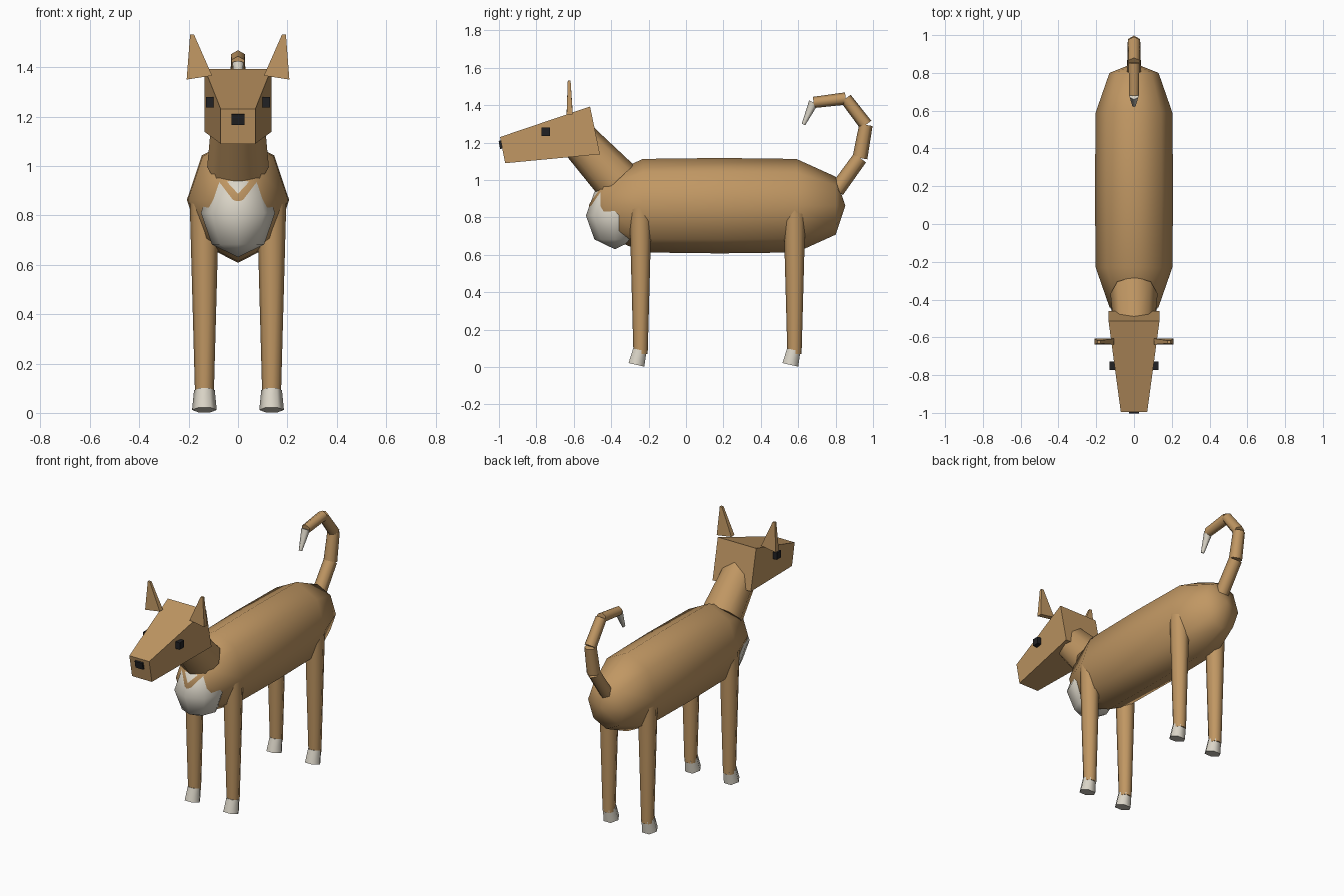
import bpy, bmesh, math
from mathutils import Vector, Matrix

if "Cube" in bpy.data.objects:
    bpy.data.objects.remove(bpy.data.objects["Cube"])


def material(name, rgb):
    m = bpy.data.materials.new(name)
    m.diffuse_color = (*rgb, 1)
    m.use_nodes = True
    m.node_tree.nodes["Principled BSDF"].inputs["Base Color"].default_value = m.diffuse_color
    return m


TAN = material("tan fur", (0.53, 0.31, 0.125))
CREAM = material("cream fur", (0.70, 0.66, 0.57))
BLACK = material("black", (0.015, 0.015, 0.017))


def finish(name, bm, mat, smooth=None):
    bmesh.ops.recalc_face_normals(bm, faces=bm.faces)
    me = bpy.data.meshes.new(name)
    bm.to_mesh(me)
    bm.free()
    me.materials.append(mat)
    ob = bpy.data.objects.new(name, me)
    bpy.context.collection.objects.link(ob)
    if smooth:
        bpy.ops.object.select_all(action='DESELECT')
        ob.select_set(True)
        bpy.context.view_layer.objects.active = ob
        bpy.ops.object.shade_smooth_by_angle(angle=math.radians(smooth))
    return ob


def loft(name, axis, stations, sides, mat, start=0.0, smooth=68):
    """Rings around an axis lying in the YZ plane; station = (centre, x radius, other radius)."""
    bm = bmesh.new()
    u = Vector((1, 0, 0))
    v = Vector(axis).normalized().cross(u)
    rings = []
    for c, ru, rv in stations:
        c = Vector(c)
        if ru == 0:
            rings.append([bm.verts.new(c)])
            continue
        angles = [start + 2 * math.pi * i / sides for i in range(sides)]
        rings.append([bm.verts.new(c + u * ru * math.cos(a) + v * rv * math.sin(a)) for a in angles])
    for a, b in zip(rings, rings[1:]):
        for i in range(sides):
            j = (i + 1) % sides
            quad = [a[i % len(a)], a[j % len(a)], b[j % len(b)], b[i % len(b)]]
            bm.faces.new(list(dict.fromkeys(quad)))
    for r in (rings[0], rings[-1]):
        if len(r) > 1:
            bm.faces.new(r)
    return finish(name, bm, mat, smooth)


def cone(name, p, q, r1, r2, sides, mat, start=0.0):
    p, q = Vector(p), Vector(q)
    return loft(name, q - p, [(p, r1, r1), (q, r2, r2)], sides, mat, start)


def hexahedron(name, a, b, mat):
    """Solid between two matching quads."""
    bm = bmesh.new()
    a = [bm.verts.new(p) for p in a]
    b = [bm.verts.new(p) for p in b]
    bm.faces.new(a)
    bm.faces.new(b)
    for i in range(4):
        j = (i + 1) % 4
        bm.faces.new((a[i], a[j], b[j], b[i]))
    return finish(name, bm, mat)


def box(name, centre, size, mat, tilt=0.0):
    bm = bmesh.new()
    bmesh.ops.create_cube(bm, size=1, matrix=Matrix.Translation(centre)
                          @ Matrix.Rotation(tilt, 4, 'X') @ Matrix.Diagonal((*size, 1)))
    return finish(name, bm, mat)


# Body: rounded eight-sided barrel
profile = [(-0.52, 0, 0), (-0.44, 0.13, 0.155), (-0.23, 0.203, 0.25), (0.18, 0.207, 0.255),
           (0.59, 0.203, 0.25), (0.80, 0.13, 0.155), (0.852, 0, 0)]
loft("body", (0, 1, 0), [((0, y, 0.863), rx, rz) for y, rx, rz in profile], 8, TAN)

# Chest patch: coarse ellipsoid with upright poles
chest = []
for k in range(5):
    a = math.radians(-90 + 45 * k)
    r = 0 if k in (0, 4) else math.cos(a)
    chest.append(((0, -0.38, 0.81 + 0.18 * math.sin(a)), 0.15 * r, 0.155 * r))
loft("chest_patch", (0, 0, 1), chest, 8, CREAM)

# Neck
cone("neck", (0, -0.37, 0.995), (0, -0.59, 1.232), 0.125, 0.103, 8, TAN)

# Legs and paws
for side, sx in (("right", 1), ("left", -1)):
    for end, y in (("front", -0.243), ("rear", 0.58)):
        x = sx * 0.136
        cone(f"{end}_leg_{side}", (x, y, 0.07), (x, y, 0.87), 0.038, 0.06, 8, TAN)
        cone(f"{end}_paw_{side}", (x, y - 0.022, 0.012), (x, y - 0.004, 0.092), 0.05, 0.042, 6, CREAM)

# Head: tapered block, wide at the back
hb, hf = 0.135, 0.07
hexahedron("head",
           [(-hb, -0.513, 1.393), (hb, -0.513, 1.393), (hb, -0.46, 1.138), (-hb, -0.46, 1.138)],
           [(-hf, -0.994, 1.23), (hf, -0.994, 1.23), (hf, -0.967, 1.09), (-hf, -0.967, 1.09)], TAN)
box("nose", (0, -0.985, 1.19), (0.054, 0.026, 0.044), BLACK, math.radians(11))

# Eyes and ears
for side, sx in (("right", 1), ("left", -1)):
    box(f"eye_{side}", (sx * 0.115, -0.75, 1.258), (0.03, 0.044, 0.044), BLACK)
    base = [(sx * x, y, z) for x, y, z in ((0.105, -0.638, 1.366), (0.208, -0.638, 1.35),
                                           (0.208, -0.606, 1.35), (0.105, -0.606, 1.366))]
    tip = [(sx * x, y, 1.532) for x, y in ((0.178, -0.632), (0.194, -0.632),
                                           (0.194, -0.617), (0.178, -0.617))]
    hexahedron(f"ear_{side}", base, tip, TAN)

# Tail: curling chain of six-sided segments, cream at the tip
path = [(0.805, 0.945), (0.93, 1.118), (0.962, 1.295), (0.854, 1.436), (0.682, 1.415), (0.628, 1.297)]
radii = [0.042, 0.040, 0.036, 0.033, 0.030, 0.010]
for i in range(5):
    (y1, z1), (y2, z2) = path[i], path[i + 1]
    last = i == 4
    cone("tail_tip" if last else f"tail_segment_{i + 1}", (0, y1, z1), (0, y2, z2),
         0.026 if last else radii[i], radii[i + 1], 6, CREAM if last else TAN, math.pi / 6)
